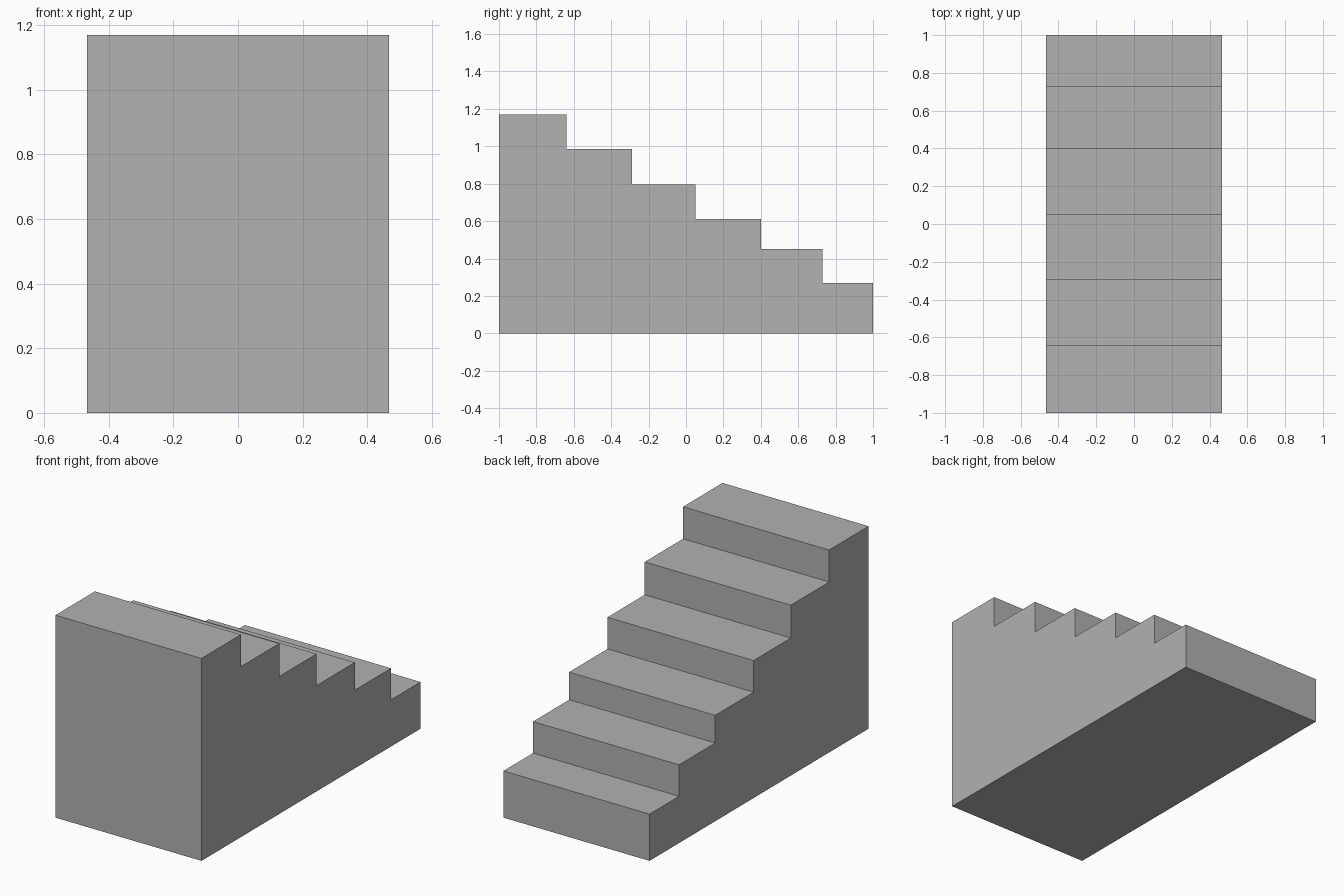
import bpy
import bmesh

cube = bpy.data.objects.get("Cube")
if cube:
    bpy.data.objects.remove(cube, do_unlink=True)

# Plain grey material
grey = bpy.data.materials.new("grey")
grey.use_nodes = True
colour = (0.445, 0.445, 0.445, 1)
grey.diffuse_color = colour
grey.node_tree.nodes["Principled BSDF"].inputs["Base Color"].default_value = colour

# Each step: where its tread ends in y, and its height
HALF_WIDTH = 0.467
START, END = -1.0, 1.0
STEPS = [(-0.64, 1.17), (-0.29, 0.985), (0.05, 0.795),
         (0.40, 0.612), (0.73, 0.452), (END, 0.27)]

# Stepped side profile
profile = [(START, 0)]
y_start = START
for y_end, height in STEPS:
    profile += [(y_start, height), (y_end, height)]
    y_start = y_end
profile.append((END, 0))

# Extrude the profile across the width
bm = bmesh.new()
side = bm.faces.new([bm.verts.new((-HALF_WIDTH, y, z)) for y, z in profile])
extruded = bmesh.ops.extrude_face_region(bm, geom=[side], use_keep_orig=True)
moved = [g for g in extruded["geom"] if isinstance(g, bmesh.types.BMVert)]
bmesh.ops.translate(bm, verts=moved, vec=(2 * HALF_WIDTH, 0, 0))
bmesh.ops.recalc_face_normals(bm, faces=bm.faces[:])

mesh = bpy.data.meshes.new("staircase")
bm.to_mesh(mesh)
bm.free()
mesh.materials.append(grey)
staircase = bpy.data.objects.new("staircase", mesh)
bpy.context.collection.objects.link(staircase)
